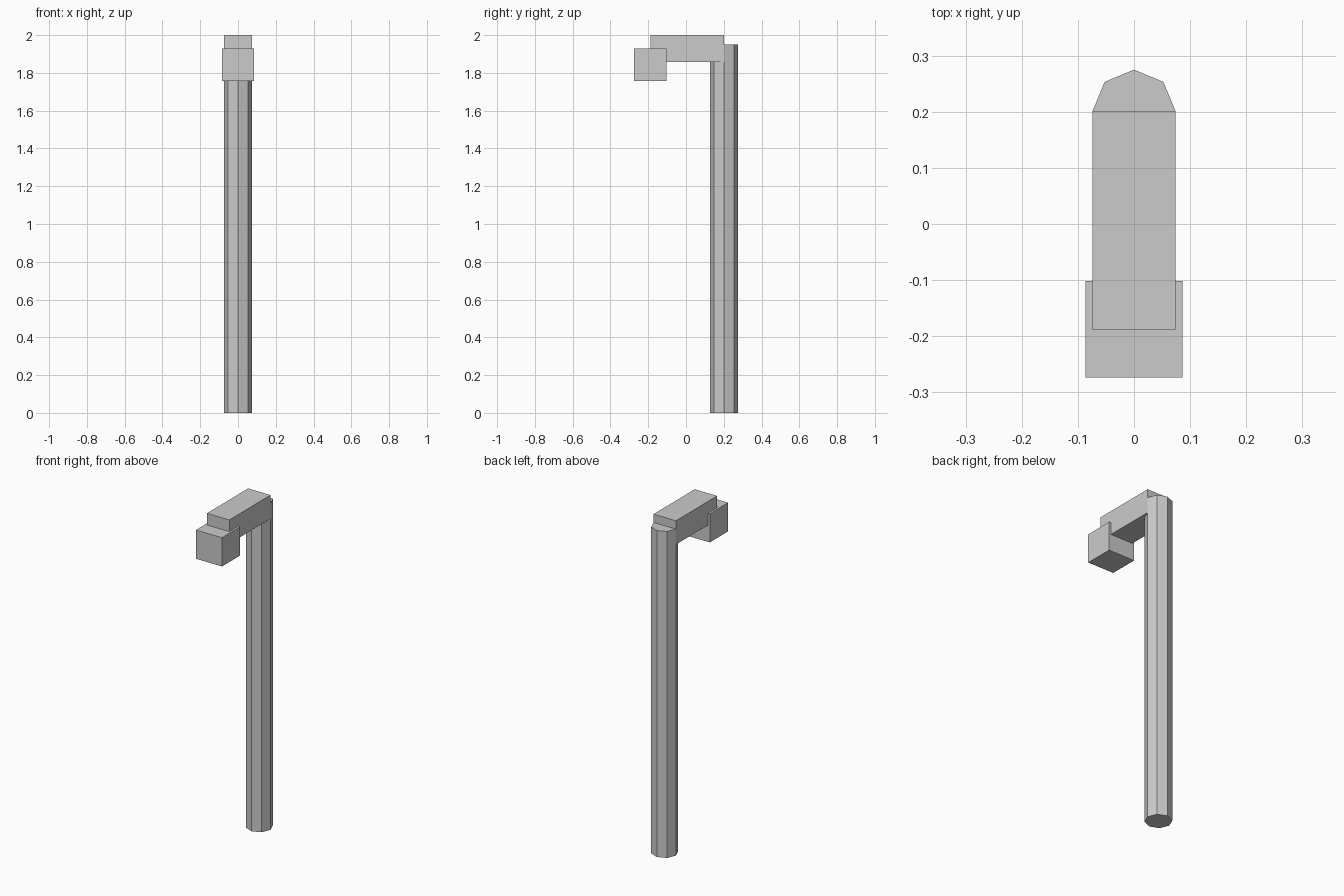
import bpy
from math import radians
from mathutils import Matrix

cube = bpy.data.objects.get("Cube")
if cube:
    bpy.data.objects.remove(cube, do_unlink=True)

# Single plain grey
GREY = (0.6, 0.6, 0.6, 1.0)
grey = bpy.data.materials.new("light_grey")
grey.use_nodes = True
grey.diffuse_color = GREY
grey.node_tree.nodes["Principled BSDF"].inputs["Base Color"].default_value = GREY


def finish(name):
    obj = bpy.context.object
    obj.name = obj.data.name = name
    obj.data.materials.append(grey)
    return obj


def box(name, low, high):
    """Axis-aligned box between two corners."""
    centre = [(a + b) / 2 for a, b in zip(low, high)]
    size = [b - a for a, b in zip(low, high)]
    bpy.ops.mesh.primitive_cube_add(size=1, location=centre)
    obj = finish(name)
    obj.data.transform(Matrix.Diagonal((*size, 1)))
    return obj


RADIUS, POLE_Y, POLE_TOP = 0.074, 0.201, 1.95

# Eight-sided upright with corners on the x and y axes
bpy.ops.mesh.primitive_cylinder_add(
    vertices=8, radius=RADIUS, depth=POLE_TOP, location=(0, POLE_Y, POLE_TOP / 2))
finish("pole")

# Horizontal arm reaching forward from the pole's centre
box("arm", (-RADIUS, -0.188, 1.858), (RADIUS, POLE_Y, 2.0))

# Lamp head hung at the end of the arm
box("lamp_head", (-0.086, -0.274, 1.758), (0.086, -0.102, 1.93))
